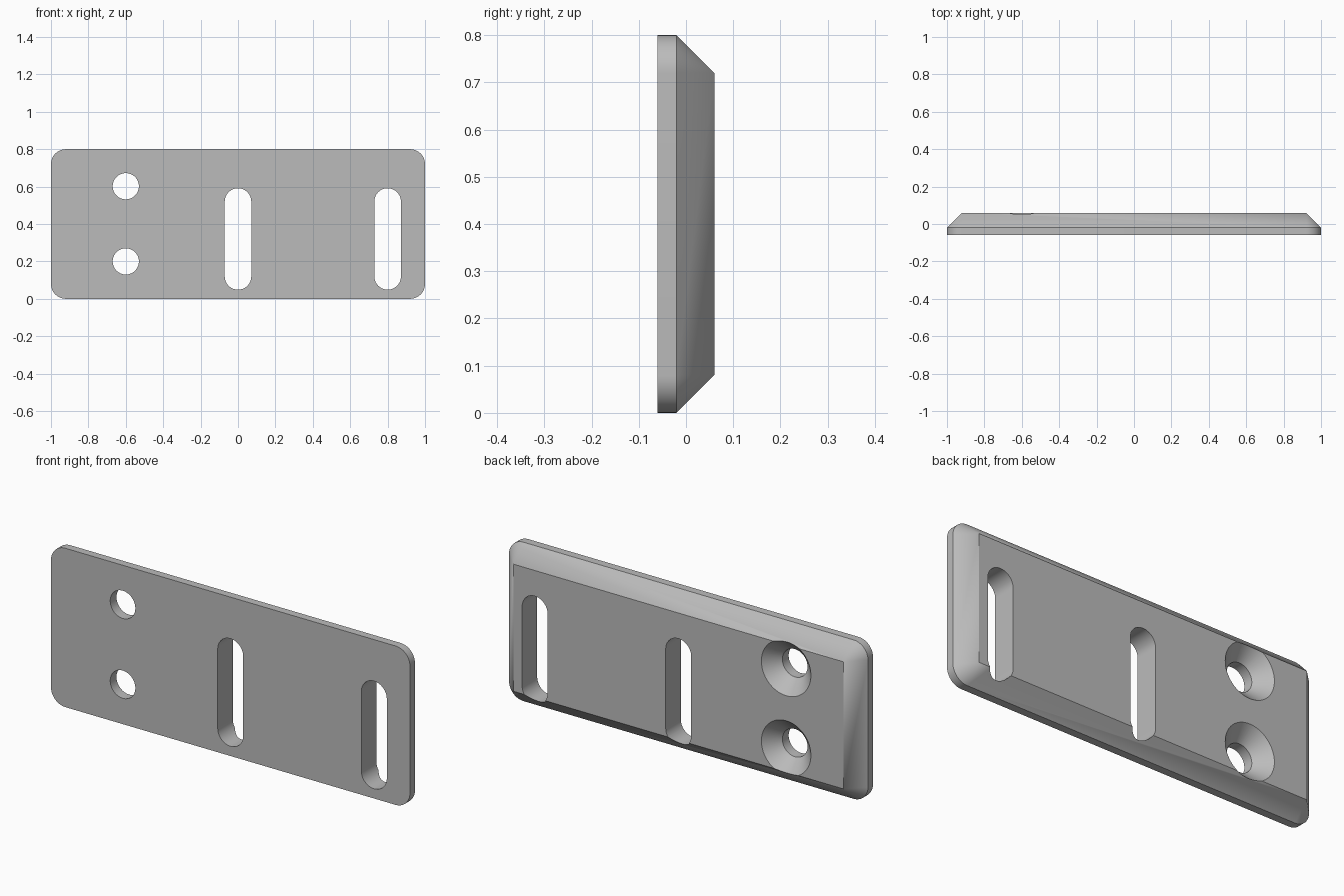
import bpy, bmesh
from math import sin, cos, pi, radians

cube = bpy.data.objects.get("Cube")
if cube:
    bpy.data.objects.remove(cube, do_unlink=True)

FRONT, RIM, BACK = -0.06, -0.02, 0.06
MID_Z, CORNER = 0.4, 0.08

grey = bpy.data.materials.new("plain_grey")
grey.use_nodes = True
grey.diffuse_color = (0.5, 0.5, 0.5, 1)
grey.node_tree.nodes["Principled BSDF"].inputs["Base Color"].default_value = (0.5, 0.5, 0.5, 1)


def finish(name, bm):
    bmesh.ops.recalc_face_normals(bm, faces=bm.faces)
    mesh = bpy.data.meshes.new(name)
    bm.to_mesh(mesh)
    bm.free()
    mesh.materials.append(grey)
    obj = bpy.data.objects.new(name, mesh)
    bpy.context.collection.objects.link(obj)
    return obj


def rounded_outline(cx, cz, half_x, half_z, radius, steps):
    """Four corner arcs around the straight-sided core, as (x, z) points."""
    points = []
    for i, (sx, sz) in enumerate([(1, 1), (-1, 1), (-1, -1), (1, -1)]):
        for k in range(steps + 1):
            a = (i + k / steps) * pi / 2
            points.append((cx + sx * half_x + radius * cos(a),
                           cz + sz * half_z + radius * sin(a)))
    return points


def loft(name, sections):
    """Skin (y, outline) sections and cap both ends, merging repeated points."""
    bm = bmesh.new()
    loops = [[bm.verts.new((x, y, z)) for x, z in pts] for y, pts in sections]
    n = len(loops[0])
    for a, b in zip(loops, loops[1:]):
        for i in range(n):
            j = (i + 1) % n
            bm.faces.new((a[i], a[j], b[j], b[i]))
    bm.faces.new(loops[0])
    bm.faces.new(loops[-1])
    bmesh.ops.remove_doubles(bm, verts=bm.verts, dist=1e-5)
    return finish(name, bm)


# Plate with rounded rim; the bevel narrows to a sharp-cornered back face
core = (0, MID_Z, 1 - CORNER, MID_Z - CORNER)
rim = rounded_outline(*core, CORNER, 12)
plate = loft("mounting_plate", [(FRONT, rim), (RIM, rim),
                                (BACK, rounded_outline(*core, 0, 12))])

# Long adjustment slots
cutters = []
for name, x in (("middle_slot", 0), ("left_slot", 0.8)):
    slot = rounded_outline(x, 0.32, 0, 0.2, 0.071, 16)
    cutters.append(loft(name + "_cutter", [(FRONT - 0.1, slot), (BACK + 0.1, slot)]))

# Countersunk screw holes, opening towards the back
for name, z in (("lower_hole", 0.2), ("upper_hole", 0.602)):
    ring = lambda r: rounded_outline(-0.6, z, 0, 0, r, 16)
    cutters.append(loft(name + "_cutter", [
        (FRONT - 0.1, ring(0.07)), (BACK - 0.07, ring(0.07)),
        (BACK, ring(0.138)), (BACK + 0.05, ring(0.188))]))

for cutter in cutters:
    cutter.hide_render = True
    mod = plate.modifiers.new(cutter.name, "BOOLEAN")
    mod.operation, mod.solver, mod.object = "DIFFERENCE", "EXACT", cutter

# Apply the cuts, drop the cutters and shade
bpy.ops.object.select_all(action="DESELECT")
bpy.context.view_layer.objects.active = plate
plate.select_set(True)
for mod in list(plate.modifiers):
    bpy.ops.object.modifier_apply(modifier=mod.name)
for cutter in cutters:
    bpy.data.objects.remove(cutter, do_unlink=True)
bpy.ops.object.shade_smooth_by_angle(angle=radians(30))
